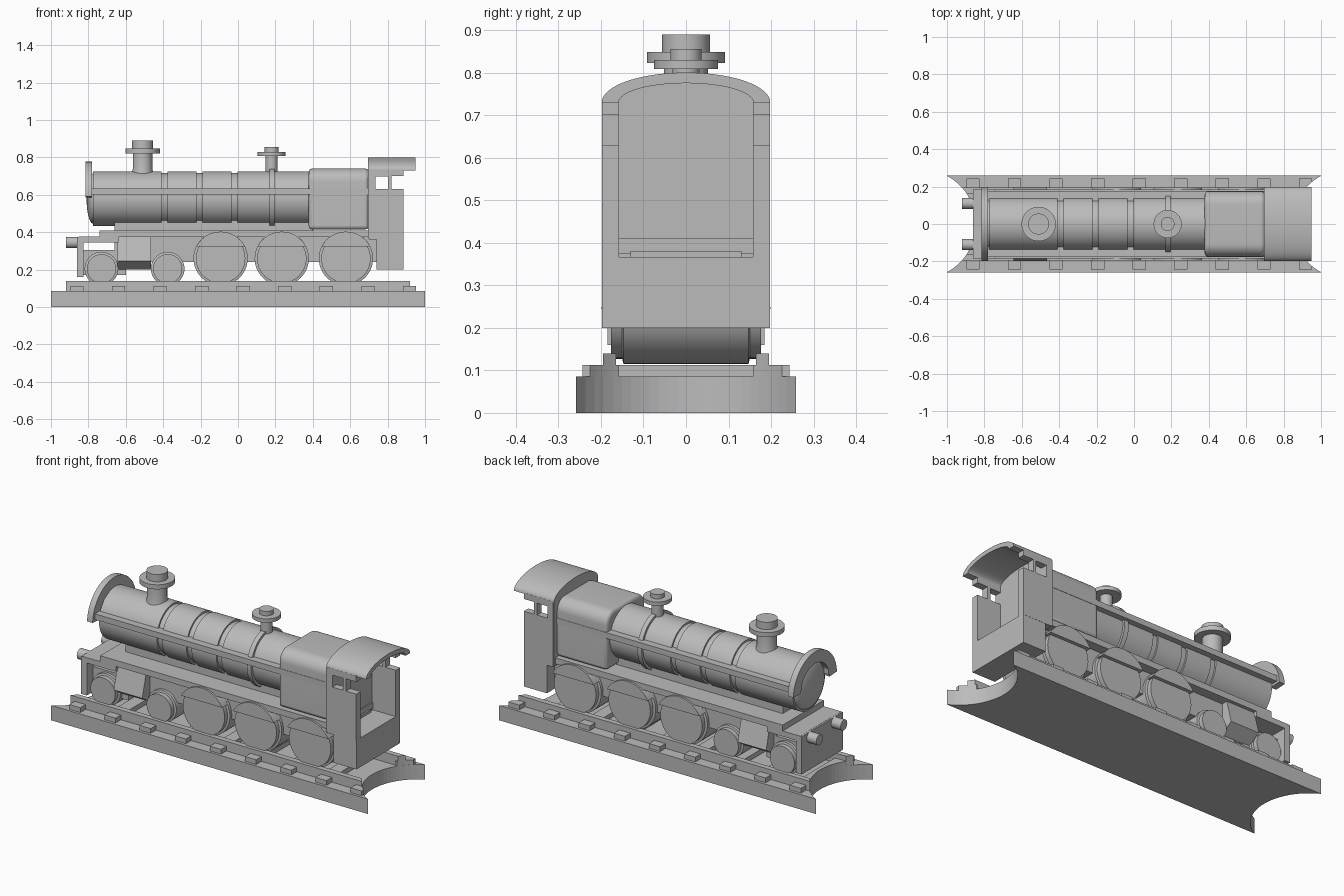
import bpy, bmesh, math
from mathutils import Vector

cube = bpy.data.objects.get("Cube")
if cube:
    bpy.data.objects.remove(cube, do_unlink=True)

grey = bpy.data.materials.new("plain grey")
grey.use_nodes = True
grey.diffuse_color = (0.5, 0.5, 0.5, 1)
grey.node_tree.nodes["Principled BSDF"].inputs["Base Color"].default_value = (0.5, 0.5, 0.5, 1)


def finish(name, bm, smooth=False):
    bmesh.ops.recalc_face_normals(bm, faces=bm.faces)
    mesh = bpy.data.meshes.new(name)
    bm.to_mesh(mesh)
    bm.free()
    mesh.materials.append(grey)
    ob = bpy.data.objects.new(name, mesh)
    bpy.context.collection.objects.link(ob)
    if smooth:
        bpy.ops.object.select_all(action='DESELECT')
        ob.select_set(True)
        bpy.context.view_layer.objects.active = ob
        bpy.ops.object.shade_smooth_by_angle(angle=math.radians(35))
    return ob


def place(axis, u, v, h):
    return {'x': (h, u, v), 'y': (u, h, v), 'z': (u, v, h)}[axis]


def prism(name, pts, axis, a, b, smooth=False):
    """Extrude a 2D outline along an axis from a to b."""
    bm = bmesh.new()
    face = bm.faces.new([bm.verts.new(place(axis, u, v, a)) for u, v in pts])
    new = bmesh.ops.extrude_face_region(bm, geom=[face])["geom"]
    shift = Vector(place(axis, 0, 0, b - a))
    bmesh.ops.translate(bm, vec=shift, verts=[g for g in new if isinstance(g, bmesh.types.BMVert)])
    return finish(name, bm, smooth)


def box(name, x0, x1, y0, y1, z0, z1):
    return prism(name, [(x0, y0), (x1, y0), (x1, y1), (x0, y1)], 'z', z0, z1)


def arc(cu, cv, ru, rv, a0, a1, n=24):
    angles = [math.radians(a0 + (a1 - a0) * i / n) for i in range(n + 1)]
    return [(cu + ru * math.cos(t), cv + rv * math.sin(t)) for t in angles]


def lathe(name, profile, axis, cu, cv, h0=0, n=48):
    """Turn (radius, height) pairs about an axis through (cu, cv)."""
    bm = bmesh.new()
    rings = [[bm.verts.new(place(axis, u, v, h0 + h)) for u, v in arc(cu, cv, r, r, 0, 360, n)[:-1]]
             for r, h in profile]
    for low, high in zip(rings, rings[1:]):
        for i in range(n):
            j = (i + 1) % n
            bm.faces.new((low[i], low[j], high[j], high[i]))
    bm.faces.new(rings[0])
    bm.faces.new(rings[-1])
    return finish(name, bm, True)


# Track bed with concave ends
def end_x(y):
    return 1.139 - math.sqrt(0.293 ** 2 - y * y)


def track_part(name, x0, x1, y0, y1, z0, z1, n=24):
    ys = [y0 + (y1 - y0) * i / n for i in range(n + 1)]
    right = [(min(x1, end_x(y)), y) for y in ys]
    left = [(max(x0, -end_x(y)), y) for y in reversed(ys)]
    return prism(name, right + left, 'z', z0, z1)


track_part("track_base", -2, 2, -0.258, 0.258, 0, 0.085)
for i in range(9):
    x = -0.86 + 0.222 * i
    if x + 0.035 < 0.9:
        track_part(f"sleeper_{i}", x - 0.035, x + 0.035, -0.243, 0.243, 0.08, 0.112)
    else:
        for s in (-1, 1):
            y0, y1 = sorted((s * 0.158, s * 0.243))
            track_part(f"sleeper_{i}_{s}", x - 0.035, x + 0.035, y0, y1, 0.08, 0.112)
for s in (-1, 1):
    y0, y1 = sorted((s * 0.164, s * 0.195))
    track_part(f"rail_{s}", -2, 2, y0, y1, 0.08, 0.14)


# Wheels with flanged drums, and splashers over the large ones
def wheelset(name, x, z, tyre, flange):
    lathe(name, [(tyre, -0.176), (tyre, -0.15), (flange, -0.147), (flange, 0.147),
                 (tyre, 0.15), (tyre, 0.176)], 'y', x, z)


for i, x in enumerate((-0.73, -0.376)):
    wheelset(f"leading_wheels_{i}", x, 0.205, 0.078, 0.09)
for i, x in enumerate((-0.093, 0.234, 0.577)):
    wheelset(f"driving_wheels_{i}", x, 0.26, 0.132, 0.145)
    for s in (-1, 1):
        prism(f"splasher_{i}_{s}", arc(x, 0.26, 0.145, 0.143, 27, 153), 'y', s * 0.12, s * 0.196, True)

# Chassis
box("main_frame", -0.66, 0.75, -0.13, 0.13, 0.24, 0.38)
box("front_frame", -0.85, -0.6, -0.13, 0.13, 0.17, 0.305)
box("running_board", -0.74, 0.742, -0.185, 0.185, 0.375, 0.41)
box("front_platform", -0.85, -0.64, -0.185, 0.185, 0.345, 0.376)
box("buffer_beam", -0.86, -0.825, -0.185, 0.185, 0.16, 0.375)
box("boiler_saddle", -0.66, 0.4, -0.07, 0.07, 0.4, 0.47)
for s in (-1, 1):
    lathe(f"buffer_{s}", [(0.03, -0.92), (0.03, -0.85)], 'x', s * 0.11, 0.345, n=24)
    prism(f"steam_chest_{s}", [(s * y, z) for y, z in
          ((0.05, 0.376), (0.165, 0.376), (0.199, 0.245), (0.13, 0.2), (0.05, 0.2))], 'x', -0.645, -0.465)

# Boiler with grooves between its sections
R, groove = 0.146, 0.136
profile = [(R, -0.775)]
for x in (-0.41, -0.223, -0.035):
    profile += [(R, x), (groove, x), (groove, x + 0.032), (R, x + 0.032)]
lathe("boiler", profile + [(R, 0.4)], 'x', 0, 0.58, n=64)
lathe("boiler_band", [(0.16, 0.168), (0.16, 0.195)], 'x', 0, 0.58, n=64)
door = [(0.135 * math.cos(t), -0.775 - 0.035 * math.sin(t)) for t in (0, 0.3, 0.6, 0.9, 1.2, 1.45)]
lathe("smokebox_door", [(0.135, -0.76)] + door, 'x', 0, 0.58)
prism("smokebox_arch", arc(0, 0.58, 0.197, 0.197, 3, 177, 36) + arc(0, 0.58, 0.13, 0.13, 177, 3, 36),
      'x', -0.815, -0.78, True)
for s in (-1, 1):
    y0, y1 = sorted((s * 0.12, s * 0.177))
    box(f"side_ledge_{s}", -0.815, 0.7, y0, y1, 0.602, 0.635)

# Chimney and dome
lathe("chimney", [(0.062, 0.7), (0.052, 0.74), (0.052, 0.822), (0.092, 0.822), (0.092, 0.848),
                  (0.056, 0.848), (0.056, 0.89)], 'z', -0.51, 0)
lathe("steam_dome", [(0.032, 0.7), (0.032, 0.808), (0.075, 0.808), (0.075, 0.83),
                     (0.037, 0.83), (0.037, 0.855)], 'z', 0.18, 0)

# Firebox with rounded edges
firebox = prism("firebox", [(-0.175, 0.415), (0.175, 0.415)] + arc(0.105, 0.67, 0.07, 0.07, 0, 90, 8)
                + arc(-0.105, 0.67, 0.07, 0.07, 90, 180, 8), 'x', 0.378, 0.7, True)
bevel = firebox.modifiers.new("soft_edges", 'BEVEL')
bevel.width, bevel.segments, bevel.angle_limit = 0.018, 3, math.radians(50)

# Cab: lower box, front wall, sides with windows, arched roof
box("cab_floor", 0.74, 0.885, -0.197, 0.197, 0.2, 0.366)
prism("cab_front_wall", [(-0.197, 0.366), (0.197, 0.366)] + arc(0, 0.73, 0.197, 0.06, 0, 180),
      'x', 0.695, 0.735)
cutters = [box("window_cutter", 0.735, 0.802, -0.4, 0.4, 0.63, 0.698),
           box("notch_cutter", 0.82, 0.95, -0.4, 0.4, 0.63, 0.7)]
for s in (-1, 1):
    y0, y1 = sorted((s * 0.158, s * 0.198))
    wall = box(f"cab_side_{s}", 0.7, 0.885, y0, y1, 0.36, 0.735)
    for cutter in cutters:
        cut = wall.modifiers.new(cutter.name, 'BOOLEAN')
        cut.operation, cut.object, cut.solver = 'DIFFERENCE', cutter, 'EXACT'
for cutter in cutters:
    cutter.hide_render = True
    cutter.hide_set(True)
prism("cab_roof", arc(0, 0.73, 0.198, 0.07, 0, 180, 32) + arc(0, 0.73, 0.158, 0.045, 180, 0, 32),
      'x', 0.695, 0.948, True)
